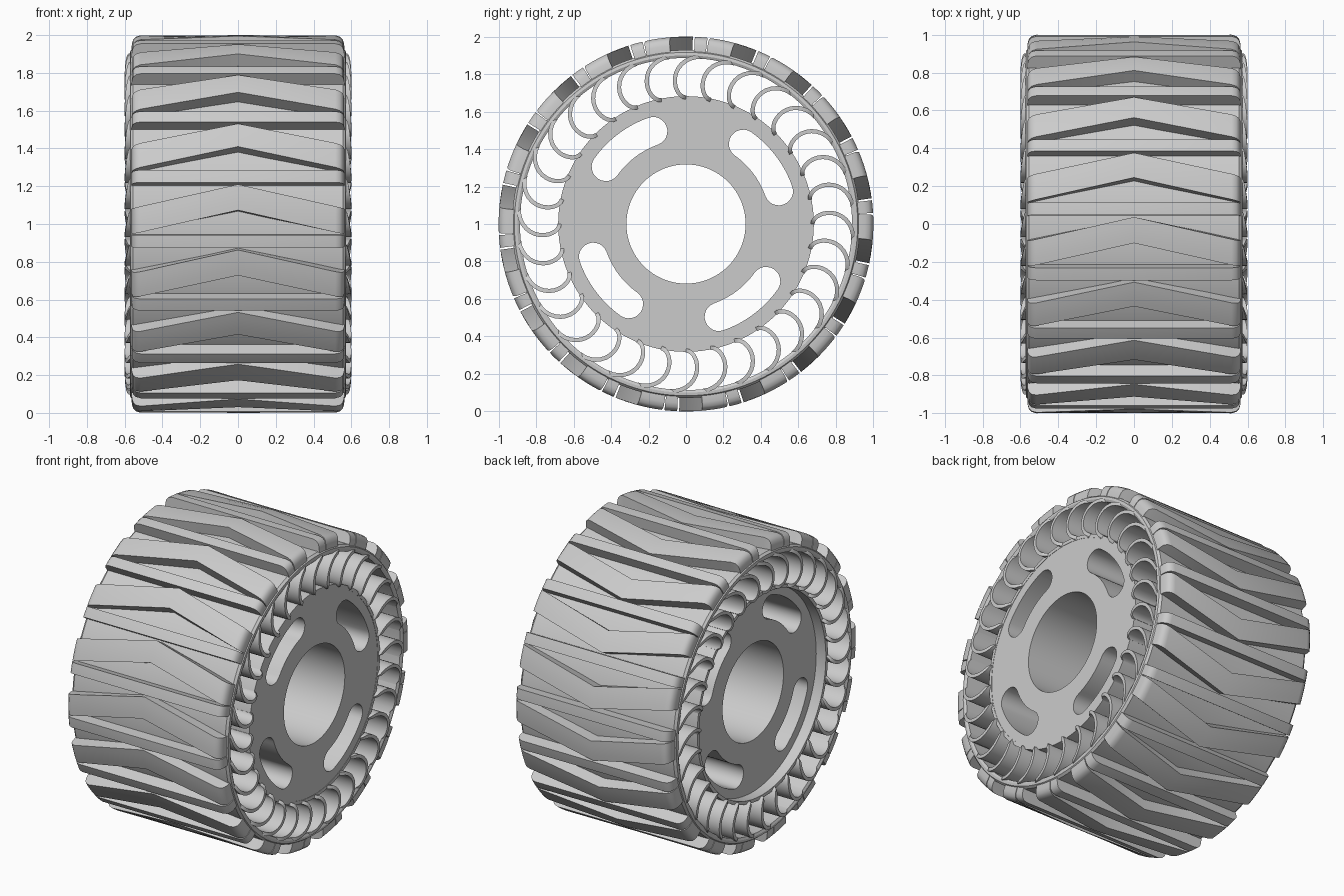
import bpy, bmesh
from math import sin, cos, pi, radians
from mathutils import Matrix, Vector

cube = bpy.data.objects.get("Cube")
if cube:
    bpy.data.objects.remove(cube)

grey = bpy.data.materials.new("light_grey")
grey.use_nodes = True
grey.diffuse_color = (0.6, 0.6, 0.6, 1)
grey.node_tree.nodes["Principled BSDF"].inputs["Base Color"].default_value = grey.diffuse_color

# Flat outlines lie in local XY; this turns them to face along the wheel axis
AXLE = Matrix(((0, 0, 1, 0), (1, 0, 0, 0), (0, 1, 0, 1), (0, 0, 0, 1)))


def finish(name, bm):
    """Turn a bmesh into a grey object with smooth curves and sharp edges."""
    bmesh.ops.recalc_face_normals(bm, faces=bm.faces)
    mesh = bpy.data.meshes.new(name)
    bm.to_mesh(mesh)
    bm.free()
    mesh.materials.clear()
    mesh.materials.append(grey)
    obj = bpy.data.objects.new(name, mesh)
    bpy.context.scene.collection.objects.link(obj)
    bpy.ops.object.select_all(action='DESELECT')
    obj.select_set(True)
    bpy.context.view_layer.objects.active = obj
    bpy.ops.object.shade_smooth_by_angle(angle=radians(30))


def bridge(bm, p, q):
    """Quads between two closed loops of equal length."""
    n = len(p)
    for j in range(n):
        k = (j + 1) % n
        bm.faces.new((p[j], p[k], q[k], q[j]))


def polar(r, a):
    return Vector((r * cos(a), r * sin(a)))


def plate(name, outlines, x0, x1):
    """Extrude closed outlines (holes included) from x0 to x1."""
    curve = bpy.data.curves.new(name + "_outline", 'CURVE')
    curve.dimensions = '2D'
    curve.fill_mode = 'BOTH'
    curve.extrude = (x1 - x0) / 2
    for pts in outlines:
        spline = curve.splines.new('POLY')
        spline.points.add(len(pts) - 1)
        for p, co in zip(spline.points, pts):
            p.co = (co[0], co[1], 0, 1)
        spline.use_cyclic_u = True
    temp = bpy.data.objects.new(name + "_outline", curve)
    bpy.context.scene.collection.objects.link(temp)
    graph = bpy.context.evaluated_depsgraph_get()
    mesh = bpy.data.meshes.new_from_object(temp.evaluated_get(graph))
    bpy.data.objects.remove(temp)
    mesh.transform(Matrix.Translation(((x0 + x1) / 2, 0, 0)) @ AXLE)
    bm = bmesh.new()
    bm.from_mesh(mesh)
    bmesh.ops.remove_doubles(bm, verts=bm.verts, dist=1e-5)
    finish(name, bm)


def lathe(name, profile, steps=144):
    """Revolve a closed (x, radius) profile round the axle."""
    bm = bmesh.new()
    rings = []
    for i in range(steps):
        a = 2 * pi * i / steps
        rings.append([bm.verts.new((x, -r * cos(a), 1 + r * sin(a))) for x, r in profile])
    for i in range(steps):
        bridge(bm, rings[i - 1], rings[i])
    finish(name, bm)


# Hub: solid disc with a bore and four curved slots
def circle(r, n=96):
    return [polar(r, 2 * pi * i / n) for i in range(n)]


def slot(middle, half_span=radians(17.5), r=0.525, w=0.076, n=12):
    lo, hi = middle - half_span, middle + half_span
    sweep = [lo + (hi - lo) * i / n for i in range(n + 1)]
    turn = [pi * i / n for i in range(1, n)]
    pts = [polar(r + w, a) for a in sweep]
    pts += [polar(r, hi) + polar(w, hi + t) for t in turn]
    pts += [polar(r - w, a) for a in reversed(sweep)]
    pts += [polar(r, lo) + polar(w, lo + pi + t) for t in turn]
    return pts


slots = [slot(radians(37 + 90 * i)) for i in range(4)]
plate("hub_disc", [circle(0.67), circle(0.318)] + slots, -0.49, 0.558)
lathe("hub_shell", [(-0.56, 0.66), (-0.56, 0.682), (0.56, 0.682), (0.56, 0.66)])

# Curved fins joining hub and rim, their ends bulging past both
FINS = 32


def fins(name, steps=14, half=0.011):
    bm = bmesh.new()
    for i in range(FINS):
        start = 2 * pi * i / FINS
        path = []
        for s in range(steps + 1):
            t = s / steps
            path.append(polar(0.785 - 0.11 * cos(pi * t),
                              start + radians(7 * sin(pi * t) - 5.5 * t)))
        loops = []
        for s, p in enumerate(path):
            d = (path[min(s + 1, steps)] - path[max(s - 1, 0)]).normalized()
            side = Vector((-d.y, d.x)) * half
            x = 0.56 + 0.04 * sin(pi * s / steps) ** 0.5 if 0 < s < steps else 0.56
            corners = ((p + side, -x), (p + side, x), (p - side, x), (p - side, -x))
            loops.append([bm.verts.new((cx, c.x, 1 + c.y)) for c, cx in corners])
        for p, q in zip(loops, loops[1:]):
            bridge(bm, p, q)
        bm.faces.new(loops[0])
        bm.faces.new(loops[-1])
    finish(name, bm)


fins("fins")

# Rim band under the tread
half_rim = [(0.565, 0.886), (0.572, 0.9), (0.57, 0.916), (0.555, 0.928)]
lathe("rim", half_rim + [(-x, r) for x, r in reversed(half_rim)])

# Tread: alternating chevron lugs and straight bars with rounded shoulders
SHOULDER = [(0.0, 1.0), (0.515, 1.0), (0.54, 0.993), (0.555, 0.978), (0.562, 0.955), (0.564, 0.92)]
STATIONS = [(-x, r) for x, r in SHOULDER[:0:-1]] + SHOULDER
LUGS = 18


def tread(name, low, high, drop, cuts=4):
    """Lugs between two angles at mid width, swept back by drop at the sides."""
    bm = bmesh.new()
    for i in range(LUGS):
        rows = []
        for x, r in STATIONS:
            back = drop * min(abs(x) / 0.56, 1)
            angles = [radians(360 / LUGS * i + low + (high - low) * c / cuts - back)
                      for c in range(cuts + 1)]
            loop = [(r, a) for a in angles] + [(0.905, a) for a in reversed(angles)]
            rows.append([bm.verts.new((x, -k * cos(a), 1 + k * sin(a))) for k, a in loop])
        for p, q in zip(rows, rows[1:]):
            bridge(bm, p, q)
        bm.faces.new(rows[0])
        bm.faces.new(rows[-1])
    finish(name, bm)


tread("chevron_lugs", 4.2, 12.1, 7.3)
tread("straight_bars", 12.7, 16.6, 0)
